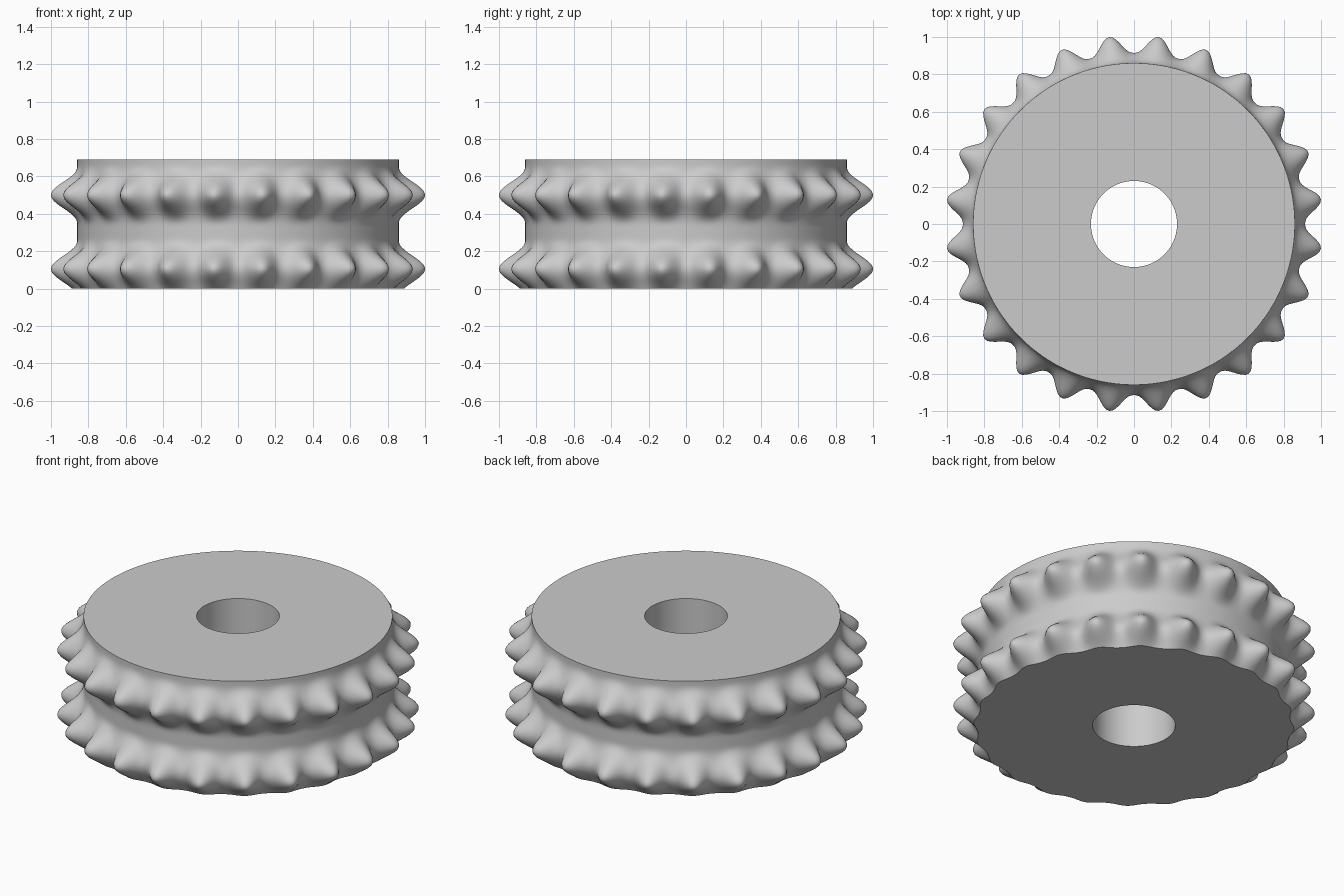
import bpy, bmesh
from math import sin, cos, pi

if "Cube" in bpy.data.objects:
    bpy.data.objects.remove(bpy.data.objects["Cube"])

TEETH, STEPS = 24, 16          # teeth per row, segments per tooth
N = TEETH * STEPS
HEIGHT, CORE, BORE = 0.69, 0.86, 0.23
ROWS = (0.105, 0.50)           # heights of the two tooth rows
HALF = 0.17                    # half height of one tooth
LEVELS = 56


def rim_radius(z, a):
    # one rounded ridge per row, its crest rising and falling into teeth
    tooth = ((1 - cos(TEETH * a)) / 2) ** 1.25
    crest = 0.055 + 0.0935 * tooth
    r = CORE
    for zc in ROWS:
        d = abs(z - zc)
        if d < HALF:
            r += crest * ((1 + cos(pi * d / HALF)) / 2) ** 1.3
    return r


bm = bmesh.new()


def ring(z, radius):
    verts = []
    for i in range(N):
        a = 2 * pi * i / N
        r = radius(z, a)
        verts.append(bm.verts.new((r * cos(a), r * sin(a), z)))
    return verts


def bore(z, a):
    return BORE


# toothed outer wall, then top face, bore wall and bottom face
rings = [ring(HEIGHT * k / LEVELS, rim_radius) for k in range(LEVELS + 1)]
rings += [ring(HEIGHT, bore), ring(0, bore)]
for k, lower in enumerate(rings):
    upper = rings[(k + 1) % len(rings)]
    for i in range(N):
        j = (i + 1) % N
        bm.faces.new((lower[i], lower[j], upper[j], upper[i]))
bmesh.ops.recalc_face_normals(bm, faces=bm.faces)

mesh = bpy.data.meshes.new("toothed_wheel")
bm.to_mesh(mesh)
bm.free()
wheel = bpy.data.objects.new("toothed_wheel", mesh)
bpy.context.collection.objects.link(wheel)
bpy.context.view_layer.objects.active = wheel
wheel.select_set(True)
bpy.ops.object.shade_smooth_by_angle(angle=0.6)
